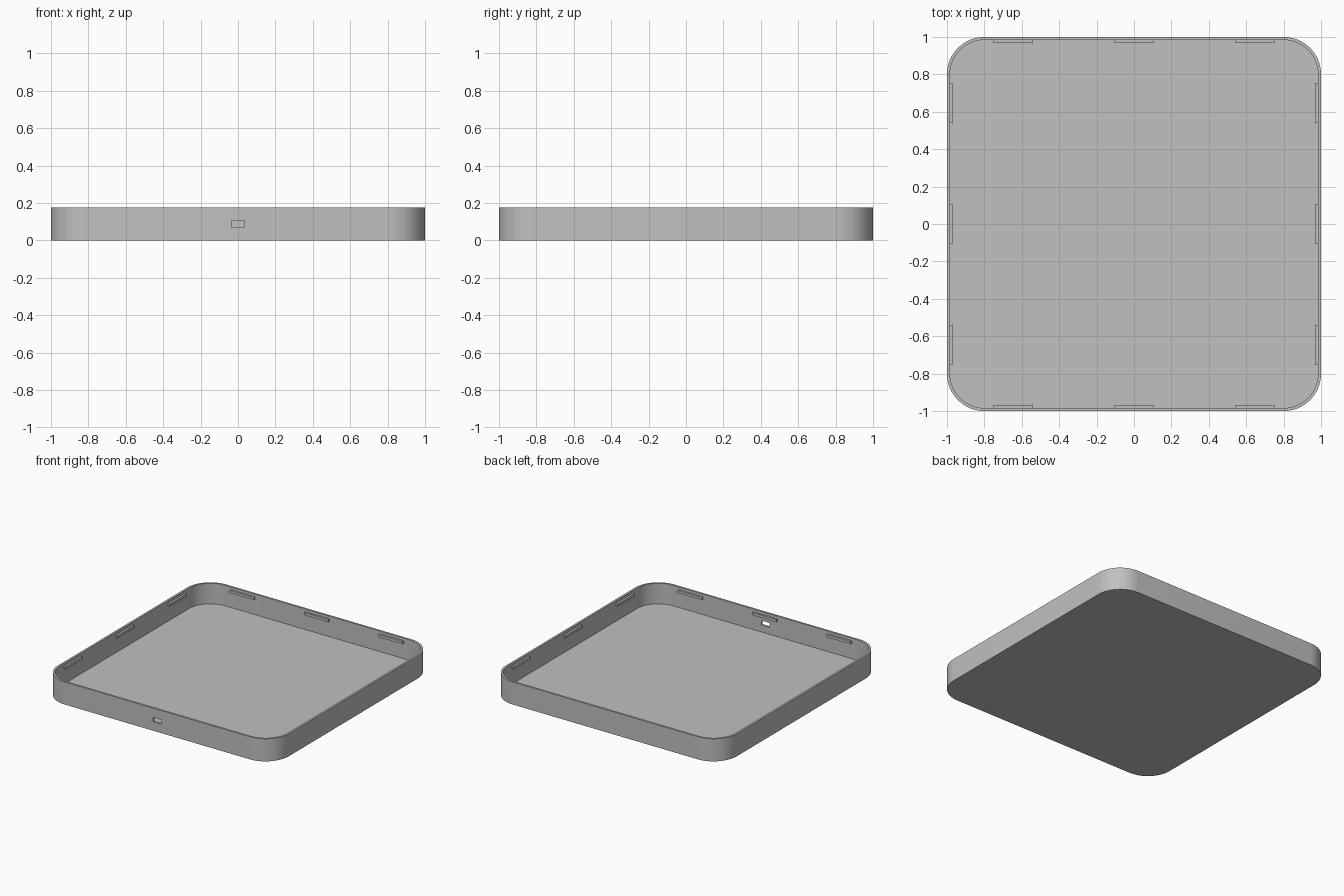
import bpy, bmesh, math

cube = bpy.data.objects.get("Cube")
if cube:
    bpy.data.objects.remove(cube, do_unlink=True)

HEIGHT, RADIUS, WALL, FLOOR = 0.177, 0.2, 0.016, 0.016

grey = bpy.data.materials.new("light grey plastic")
grey.use_nodes = True
colour = (0.53, 0.53, 0.53, 1)
grey.diffuse_color = colour
grey.node_tree.nodes["Principled BSDF"].inputs["Base Color"].default_value = colour


def make_object(name, bm):
    bmesh.ops.recalc_face_normals(bm, faces=bm.faces)
    mesh = bpy.data.meshes.new(name)
    bm.to_mesh(mesh)
    bm.free()
    mesh.materials.append(grey)
    obj = bpy.data.objects.new(name, mesh)
    bpy.context.collection.objects.link(obj)
    return obj


def box(name, centre, size):
    bm = bmesh.new()
    bmesh.ops.create_cube(bm, size=1)
    bmesh.ops.scale(bm, vec=size, verts=bm.verts)
    bmesh.ops.translate(bm, vec=centre, verts=bm.verts)
    return make_object(name, bm)


def rounded_ring(bm, inset, z, steps=16):
    """Rounded square of vertices, inset from the outer wall."""
    ring = []
    c, r = 1 - RADIUS, RADIUS - inset
    for corner in range(4):
        mid = math.radians(45 + 90 * corner)
        cx, cy = math.copysign(c, math.cos(mid)), math.copysign(c, math.sin(mid))
        for i in range(steps + 1):
            a = math.pi / 2 * (corner + i / steps)
            ring.append(bm.verts.new((cx + r * math.cos(a), cy + r * math.sin(a), z)))
    return ring


# Tray shell: outer wall, rim, inner wall and floor
bm = bmesh.new()
rings = [rounded_ring(bm, *p) for p in
         ((0, 0), (0, HEIGHT), (WALL, HEIGHT), (WALL, FLOOR))]
for low, high in zip(rings, rings[1:]):
    for i in range(len(low)):
        j = (i + 1) % len(low)
        bm.faces.new((low[i], low[j], high[j], high[i]))
bm.faces.new(rings[0])
bm.faces.new(rings[-1])
tray = make_object("tray_shell", bm)

# Cable port through the front wall
cutter = box("port_cutter", (0, -1, 0.088), (0.07, 0.1, 0.034))
cutter.hide_render = True
cut = tray.modifiers.new("port", "BOOLEAN")
cut.operation = "DIFFERENCE"
cut.solver = "EXACT"
cut.object = cutter
bpy.ops.object.select_all(action="DESELECT")
bpy.context.view_layer.objects.active = tray
tray.select_set(True)
bpy.ops.object.modifier_apply(modifier=cut.name)
bpy.data.objects.remove(cutter, do_unlink=True)
bpy.ops.object.shade_smooth_by_angle(angle=math.radians(30))

# Three snap tabs along the inside of each wall
reach = 1 - WALL - 0.006
for side in (-1, 1):
    for n, along in enumerate((-0.645, 0, 0.645), 1):
        where = "back" if side > 0 else "front"
        box(f"{where}_tab_{n}", (along, side * reach, 0.146), (0.21, 0.02, 0.02))
        where = "left" if side > 0 else "right"
        box(f"{where}_tab_{n}", (side * reach, along, 0.146), (0.02, 0.21, 0.02))
